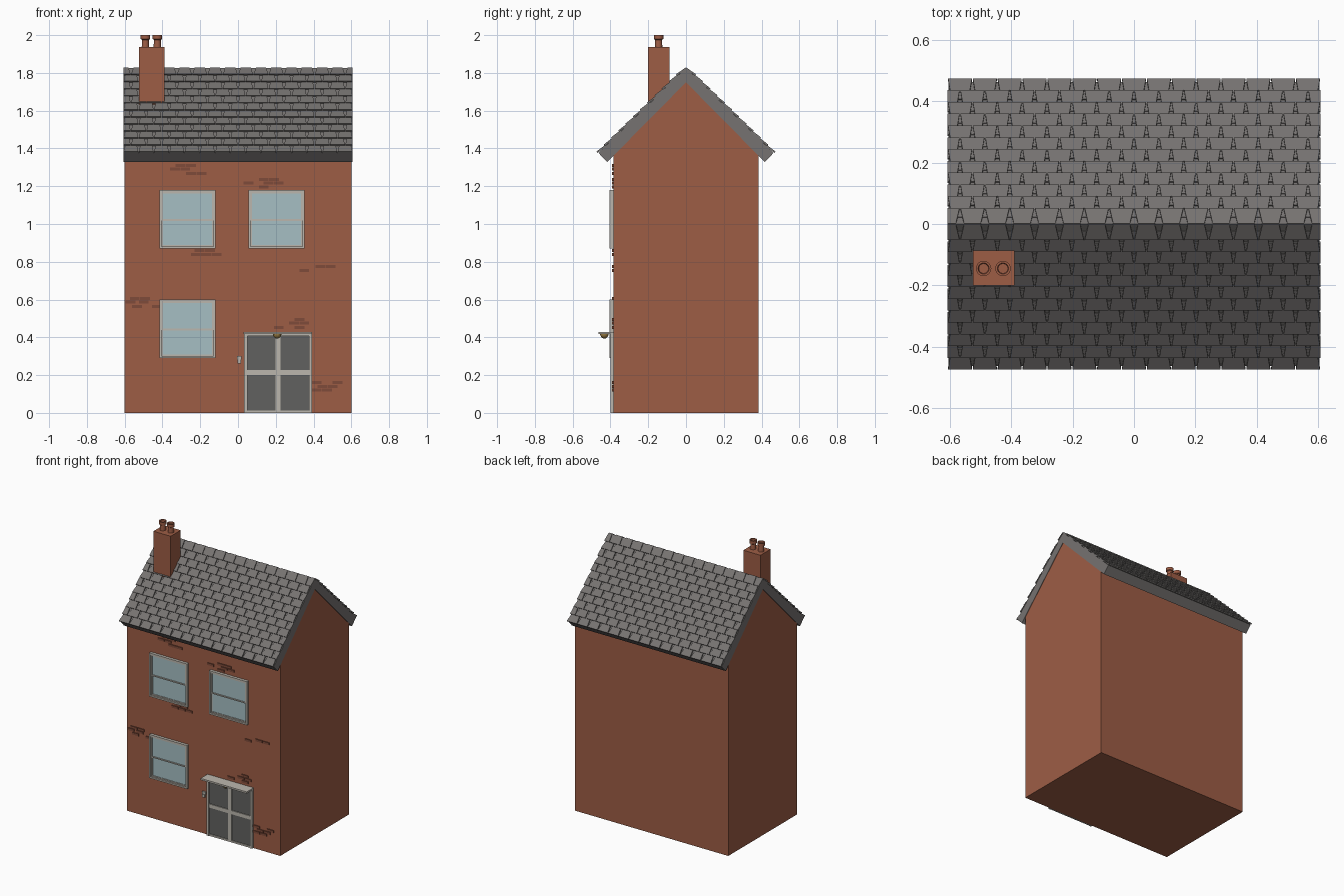
import bpy, bmesh, math
from mathutils import Vector

if "Cube" in bpy.data.objects:
    bpy.data.objects.remove(bpy.data.objects["Cube"])


def mat(name, r, g, b):
    m = bpy.data.materials.new(name)
    m.diffuse_color = (r, g, b, 1)
    m.use_nodes = True
    m.node_tree.nodes["Principled BSDF"].inputs["Base Color"].default_value = m.diffuse_color
    return m


BRICK = mat("brick", .34, .11, .06)
DARK_BRICK = mat("dark_brick", .21, .07, .042)
SLATE = mat("slate", .18, .17, .165)
FRAME = mat("painted_wood", .50, .47, .42)
GLASS = mat("glass", .38, .52, .55)
PANEL = mat("door_panel", .12, .12, .115)
BRASS = mat("brass", .35, .22, .06)
FRONT = -.385


def finish(name, bm, material):
    bmesh.ops.recalc_face_normals(bm, faces=bm.faces)
    me = bpy.data.meshes.new(name)
    bm.to_mesh(me)
    bm.free()
    me.materials.append(material)
    ob = bpy.data.objects.new(name, me)
    bpy.context.collection.objects.link(ob)
    return ob


def hexa(bm, pts):
    """Six-sided solid from 4 bottom points and 4 top points."""
    v = [bm.verts.new(p) for p in pts]
    for f in ((0, 1, 2, 3), (4, 5, 6, 7), (0, 1, 5, 4), (1, 2, 6, 5), (2, 3, 7, 6), (3, 0, 4, 7)):
        bm.faces.new([v[i] for i in f])


def add_box(bm, x0, x1, y0, y1, z0, z1):
    hexa(bm, [(x, y, z) for z in (z0, z1) for x, y in ((x0, y0), (x1, y0), (x1, y1), (x0, y1))])


def boxes(name, material, *dims):
    bm = bmesh.new()
    for d in dims:
        add_box(bm, *d)
    return finish(name, bm, material)


def extrude_x(name, profile, half, material):
    bm = bmesh.new()
    f = bm.faces.new([bm.verts.new((-half, y, z)) for y, z in profile])
    r = bmesh.ops.extrude_face_region(bm, geom=[f])
    bmesh.ops.translate(bm, vec=(2 * half, 0, 0),
                        verts=[g for g in r["geom"] if isinstance(g, bmesh.types.BMVert)])
    return finish(name, bm, material)


def lathe(name, profile, loc, material, steps=20):
    bm = bmesh.new()
    vs = [bm.verts.new((r, 0, z)) for r, z in profile]
    es = [bm.edges.new(p) for p in zip(vs, vs[1:])]
    bmesh.ops.spin(bm, geom=vs + es, axis=(0, 0, 1), cent=(0, 0, 0), angle=math.tau, steps=steps)
    bmesh.ops.remove_doubles(bm, verts=bm.verts, dist=1e-5)
    bmesh.ops.translate(bm, verts=bm.verts, vec=loc)
    ob = finish(name, bm, material)
    bpy.ops.object.select_all(action='DESELECT')
    bpy.context.view_layer.objects.active = ob
    ob.select_set(True)
    bpy.ops.object.shade_smooth_by_angle()
    return ob


# Walls with gable ends
extrude_x("walls", [(-.385, 0), (.385, 0), (.385, 1.368), (0, 1.752), (-.385, 1.368)], .602, BRICK)

# Roof slab
RIDGE = 1.826
extrude_x("roof_slab", [(0, RIDGE), (-.463, 1.376), (-.417, 1.328), (0, 1.75),
                        (.417, 1.328), (.463, 1.376)], .605, SLATE)

# Overlapping tapered tiles, both slopes, alternate rows staggered
HALF, TILE, ROWS, STEP, LEN = .607, .081, 12, .0535, .085
for side, label in ((-1, "front"), (1, "back")):
    bm = bmesh.new()
    down = Vector((0, side * .463, 1.376 - RIDGE)).normalized()
    up = Vector((0, -side * down.z, abs(down.y)))

    def point(x, s, h):
        p = Vector((0, 0, RIDGE)) + down * s + up * h
        return (x, p.y, p.z)

    for row in range(ROWS):
        low = .649 - row * STEP
        high = max(0, low - LEN)
        for k in range(-9, 10):
            cx = (k + .5 * (row % 2)) * TILE
            clip = lambda x: max(-HALF, min(HALF, x))
            a, b = clip(cx - .039), clip(cx + .039)
            c, d = clip(cx - .027), clip(cx + .027)
            if b - a < .01 or d - c < .004:
                continue
            hexa(bm, [point(a, low, .003), point(b, low, .003), point(d, high, -.004), point(c, high, -.004),
                      point(a, low, .013), point(b, low, .013), point(d, high, .003), point(c, high, .003)])
    finish(label + "_roof_tiles", bm, SLATE)

# Chimney stack and pots
boxes("chimney_stack", BRICK, (-.525, -.39, -.2, -.087, 1.6, 1.937))
for i, x in enumerate((-.49, -.427)):
    lathe(f"chimney_pot_{i + 1}",
          [(0, 1.93), (.020, 1.93), (.018, 1.975), (.025, 1.979), (.025, 2.0), (.018, 2.0), (.016, 1.99), (0, 1.99)],
          (x, -.145, 0), BRICK)


# Sash windows
def window(name, x0, z0, w=.297, h=.31):
    x1, z1, zm, t = x0 + w, z0 + h, z0 + h / 2, .011
    y, back = -.405, FRONT + .01
    dims = [(x0, x0 + t, y, back, z0, z1), (x1 - t, x1, y, back, z0, z1),
            (x0 + t, x1 - t, y, back, z0, z0 + t), (x0 + t, x1 - t, y, back, z1 - t, z1)]
    for lo, hi, front in ((z0 + t, zm, -.395), (zm - .007, z1 - t, -.399)):
        a, b, s = x0 + t, x1 - t, .008
        dims += [(a, a + s, front, back, lo, hi), (b - s, b, front, back, lo, hi),
                 (a + s, b - s, front, back, lo, lo + s), (a + s, b - s, front, back, hi - s, hi)]
    boxes(name + "_frame", FRAME, *dims)
    boxes(name + "_glass", GLASS, (x0 + t, x1 - t, -.391, back, z0 + t, zm),
          (x0 + t, x1 - t, -.393, back, zm, z1 - t))


window("upper_left_window", -.415, .87)
window("upper_right_window", .056, .87)
window("lower_left_window", -.415, .29)

# Door: frame, rails and dark panels
boxes("door_panels", PANEL, (.04, .385, -.389, FRONT + .01, 0, .415))
boxes("door_frame", FRAME,
      (.033, .049, -.400, FRONT + .01, 0, .42), (.376, .391, -.400, FRONT + .01, 0, .42),
      (.049, .376, -.398, FRONT + .01, .408, .42), (.049, .376, -.396, FRONT + .01, 0, .012),
      (.198, .226, -.396, FRONT + .01, .012, .408),
      (.049, .198, -.395, FRONT + .01, .2, .226), (.226, .376, -.395, FRONT + .01, .2, .226))

# Canopy with lamp below, and doorbell
boxes("door_canopy", FRAME, (.03, .393, -.463, FRONT + .01, .417, .429))
lathe("canopy_lamp", [(0, .393), (.010, .396), (.018, .404), (.022, .413), (.022, .418), (0, .418)],
      (.207, -.432, 0), BRASS, 16)
boxes("doorbell", FRAME, (-.006, .019, -.395, FRONT + .01, .283, .301),
      (-.003, .015, -.399, FRONT + .01, .262, .283))

# Patches of exposed bricks: (left x, z, number in a row)
bricks = [(-.33, 1.31, 2), (-.36, 1.29, 2), (-.275, 1.268, 2),
          (.11, 1.236, 2), (.03, 1.216, 1), (.135, 1.216, 2), (.11, 1.195, 1),
          (-.23, .86, 2), (-.25, .838, 3), (.41, .775, 2), (.325, .755, 1),
          (-.573, .606, 2), (-.595, .587, 1), (-.525, .587, 1), (-.56, .564, 1), (-.455, .564, 1),
          (.3, .495, 1), (.27, .475, 2), (.19, .453, 1), (.3, .453, 1),
          (.39, .16, 1), (.5, .16, 1), (.42, .14, 2), (.39, .12, 2)]
boxes("exposed_bricks", DARK_BRICK,
      *[(x + i * .055, x + i * .055 + .052, FRONT - .006, FRONT + .01, z - .008, z + .008)
        for x, z, n in bricks for i in range(n)])
